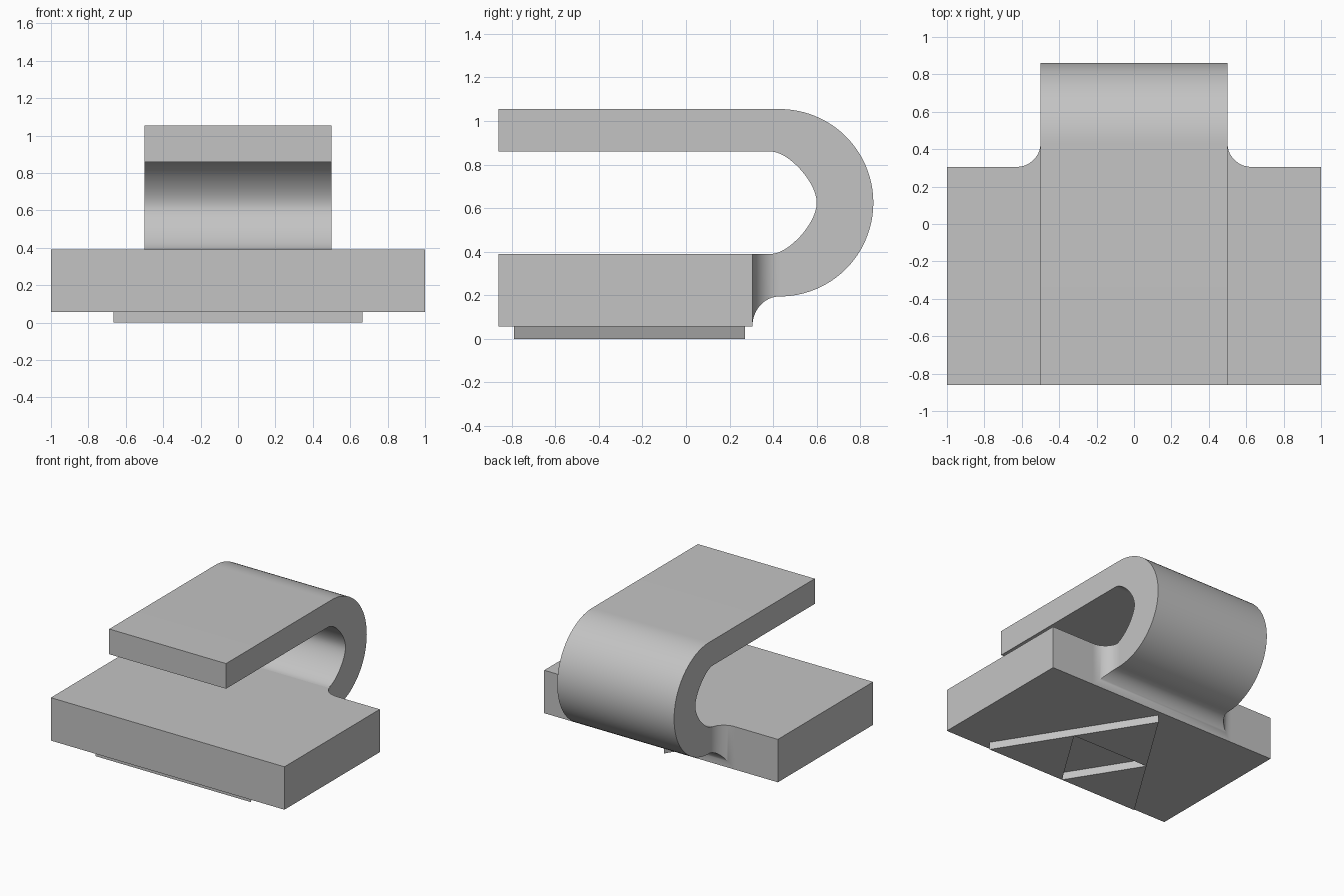
import bpy, bmesh
from math import sin, cos, pi
from mathutils import Vector
from mathutils.geometry import interpolate_bezier

if "Cube" in bpy.data.objects:
    bpy.data.objects.remove(bpy.data.objects["Cube"], do_unlink=True)

GREY = (0.55, 0.55, 0.55, 1)
mat = bpy.data.materials.new("plain_grey")
mat.use_nodes = True
mat.diffuse_color = GREY
mat.node_tree.nodes["Principled BSDF"].inputs["Base Color"].default_value = GREY

# Shared dimensions
FRONT, BACK = -0.86, 0.305
BOTTOM, TOP = 0.058, 0.39
HALF = 0.5                       # half width of the clip
BEND_Y, BEND_Z, BEND_R = 0.43, 0.625, 0.43
ARM_Z = 0.86                     # underside of the upper arm
FILLET = 0.13


def finish(name, bm):
    bmesh.ops.recalc_face_normals(bm, faces=bm.faces[:])
    mesh = bpy.data.meshes.new(name)
    bm.to_mesh(mesh)
    bm.free()
    mesh.materials.append(mat)
    obj = bpy.data.objects.new(name, mesh)
    bpy.context.collection.objects.link(obj)
    bpy.ops.object.select_all(action="DESELECT")
    obj.select_set(True)
    bpy.context.view_layer.objects.active = obj
    bpy.ops.object.shade_smooth_by_angle(angle=pi / 6)
    return obj


def loft(name, rings):
    """Skin a row of matching closed rings and cap both ends."""
    bm = bmesh.new()
    rows = [[bm.verts.new(p) for p in ring] for ring in rings]
    for a, b in zip(rows, rows[1:]):
        for i in range(len(a)):
            j = (i + 1) % len(a)
            bm.faces.new((a[i], a[j], b[j], b[i]))
    bm.faces.new(rows[0])
    bm.faces.new(rows[-1])
    return finish(name, bm)


def section(y, w, low):
    return [(-w, y, low), (w, y, low), (w, y, TOP), (-w, y, TOP)]


# Base plate
loft("base_plate", [section(FRONT, 1, BOTTOM), section(BACK, 1, BOTTOM)])

# Flared root that narrows from the plate to the clip on both sides and below
root = []
for i in range(17):
    a = pi / 2 * i / 16
    root.append(section(BEND_Y - (BEND_Y - BACK) * cos(a),
                        HALF + FILLET * (1 - sin(a)),
                        BOTTOM + (BEND_Z - BEND_R - BOTTOM) * sin(a)))
loft("clip_root", root)

# Clip: upper arm and round bend, as one side profile extruded across
outer = [(BEND_Y + BEND_R * sin(pi * i / 48), BEND_Z + BEND_R * cos(pi * i / 48))
         for i in range(49)]
quarter = interpolate_bezier(Vector((0.39, ARM_Z)), Vector((0.47, ARM_Z)),
                             Vector((0.6, 0.72)), Vector((0.6, BEND_Z)), 17)
upper = [(p.x, p.y) for p in quarter]
lower = [(y, ARM_Z + TOP - z) for y, z in upper]
profile = ([(FRONT, BEND_Z + BEND_R)] + outer + [(BEND_Y, TOP)]
           + lower + upper[-2::-1] + [(FRONT, ARM_Z)])
loft("clip_arm", [[(x, y, z) for y, z in profile] for x in (-HALF, HALF)])

# Three raised triangles under the plate, around a triangular gap
SIDE, PAD_FRONT, PAD_DEPTH = 0.665, -0.79, 1.06
for name, x, y in (("left_foot_pad", SIDE / 2, PAD_FRONT),
                   ("right_foot_pad", -SIDE / 2, PAD_FRONT),
                   ("rear_foot_pad", 0, PAD_FRONT + PAD_DEPTH / 2)):
    loft(name, [[(x - SIDE / 2, y, z), (x + SIDE / 2, y, z),
                 (x, y + PAD_DEPTH / 2, z)] for z in (0, BOTTOM)])
